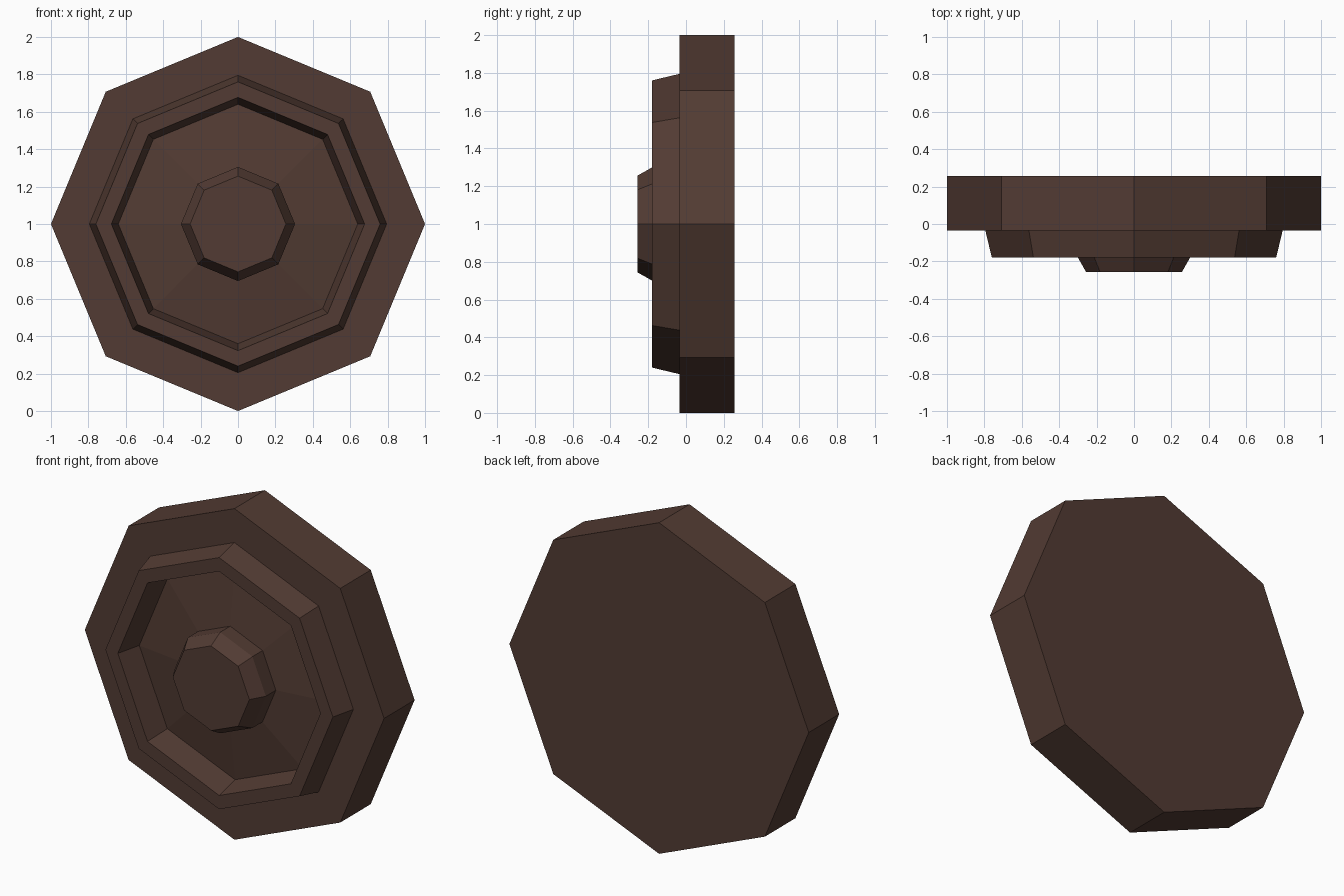
import bpy, bmesh, math

if "Cube" in bpy.data.objects:
    bpy.data.objects.remove(bpy.data.objects["Cube"])

SIDES = 8
brown = bpy.data.materials.new("dark brown")
brown.diffuse_color = (0.085, 0.044, 0.033, 1)
brown.use_nodes = True
brown.node_tree.nodes["Principled BSDF"].inputs["Base Color"].default_value = brown.diffuse_color


def lathe(name, profile):
    """Octagonal turned solid around the y axis; profile is (radius, y), back to front."""
    bm = bmesh.new()
    rings = []
    for r, y in profile:
        rings.append([bm.verts.new((r * math.cos(i * math.tau / SIDES), y,
                                    1 + r * math.sin(i * math.tau / SIDES)))
                      for i in range(SIDES)])
    for a, b in zip(rings, rings[1:]):
        for i in range(SIDES):
            j = (i + 1) % SIDES
            bm.faces.new((a[i], a[j], b[j], b[i]))
    bm.faces.new(rings[0])
    bm.faces.new(rings[-1])
    bmesh.ops.recalc_face_normals(bm, faces=bm.faces)
    mesh = bpy.data.meshes.new(name)
    bm.to_mesh(mesh)
    bm.free()
    mesh.materials.append(brown)
    obj = bpy.data.objects.new(name, mesh)
    bpy.context.collection.objects.link(obj)
    return obj


# Backing plate, raised rim, shallow conical dish and central boss in one turned profile
lathe("octagonal_boss_plate", [
    (1.0, 0.257), (1.0, -0.034),        # thick plate
    (0.795, -0.034), (0.76, -0.18),     # outer rim slope
    (0.677, -0.18), (0.64, -0.028),     # rim top and inner slope
    (0.305, -0.074),                    # dish
    (0.305, -0.17), (0.256, -0.257),    # central boss with chamfer
])
